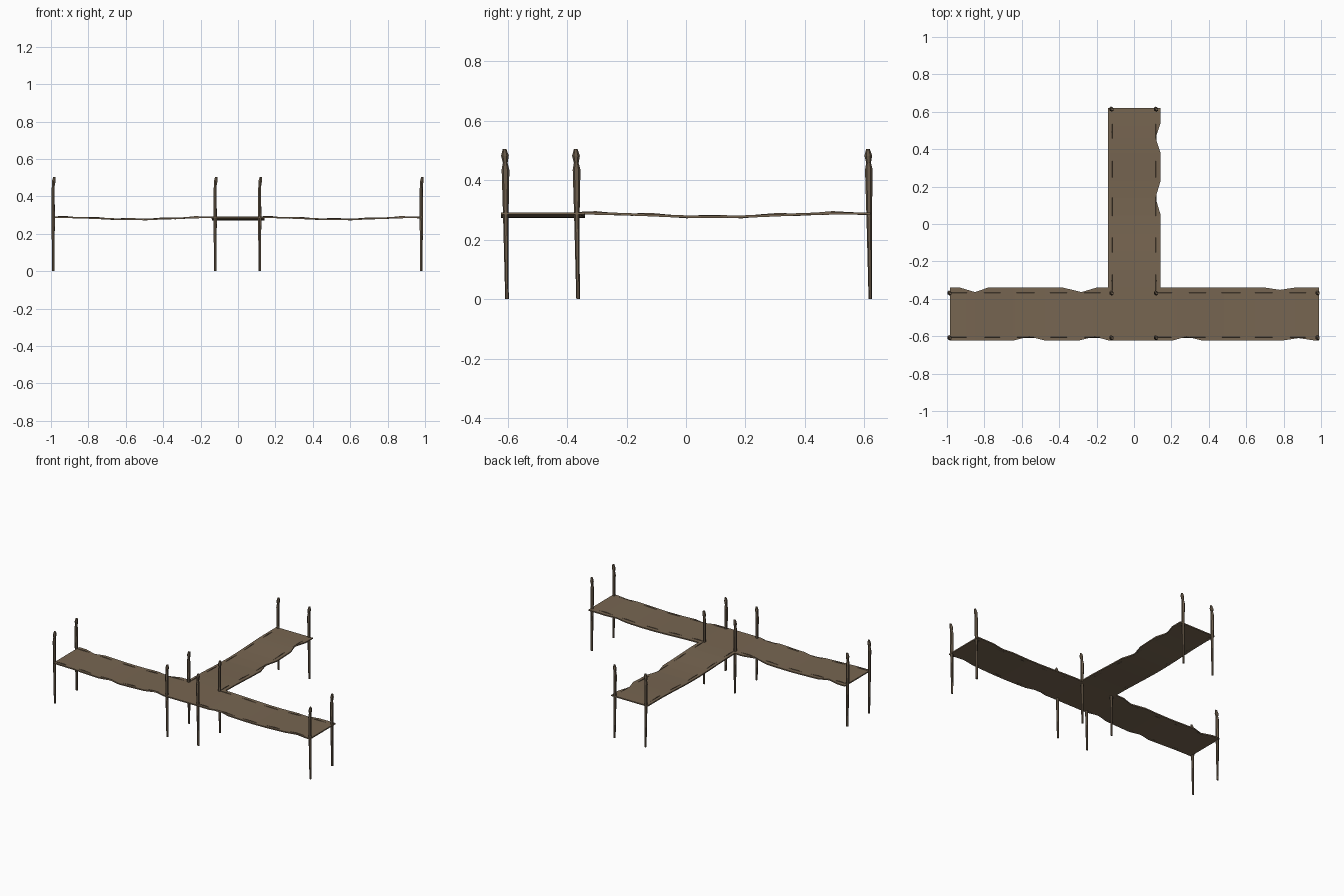
import bpy, bmesh, math

if "Cube" in bpy.data.objects:
    bpy.data.objects.remove(bpy.data.objects["Cube"])


def material(name, rgb):
    m = bpy.data.materials.new(name)
    m.diffuse_color = (*rgb, 1)
    m.use_nodes = True
    m.node_tree.nodes["Principled BSDF"].inputs["Base Color"].default_value = m.diffuse_color
    return m


WOOD = material("weathered wood", (0.185, 0.132, 0.083))
POST = material("post wood", (0.150, 0.110, 0.072))


def make_object(name, bm, mat):
    bmesh.ops.recalc_face_normals(bm, faces=bm.faces)
    me = bpy.data.meshes.new(name)
    bm.to_mesh(me)
    bm.free()
    me.materials.append(mat)
    ob = bpy.data.objects.new(name, me)
    bpy.context.collection.objects.link(ob)
    return ob


def notch(t, cuts):
    """Inset of a worn edge at t; cuts are (start, deepest, end, depth)."""
    d = 0
    for a, m, b, depth in cuts:
        if a < t < b:
            d = max(d, depth * ((t - a) / (m - a) if t < m else (b - t) / (b - m)))
    return d


def sag(t, a, b, low):
    """Slight hang of a walkway between two supports."""
    u = min(max((t - a) / (b - a), 0), 1)
    return 0.292 - low * math.sin(math.pi * u) ** 2


def walkway(name, t0, t1, lo, hi, lo_cuts, hi_cuts, height, along_x):
    keys = {t0, t1} | {t for c in lo_cuts + hi_cuts for t in c[:3] if t0 < t < t1}
    keys |= {round(t0 + (t1 - t0) * i / 10, 4) for i in range(11)}
    bm = bmesh.new()
    rings = []
    for t in sorted(keys):
        a, b, z = lo + notch(t, lo_cuts), hi - notch(t, hi_cuts), height(t)
        pts = [(a, z), (b, z), (b, z - 0.008), (a, z - 0.008)]
        rings.append([bm.verts.new((t, s, h) if along_x else (s, t, h)) for s, h in pts])
    for r, q in zip(rings, rings[1:]):
        for i in range(4):
            bm.faces.new((r[i], r[(i + 1) % 4], q[(i + 1) % 4], q[i]))
    bm.faces.new(rings[0])
    bm.faces.new(rings[-1])
    make_object(name, bm, WOOD)


# Worn-edged decking: two arms, junction and the long stem
FRONT, BACK = -0.622, -0.34
walkway("left_walkway", -0.985, -0.138, FRONT, BACK,
        [(-0.64, -0.56, -0.48, 0.02), (-0.29, -0.21, -0.138, 0.02)],
        [(-0.93, -0.85, -0.78, 0.024), (-0.38, -0.28, -0.2, 0.024)],
        lambda t: sag(t, -0.95, -0.14, 0.011), True)
walkway("right_walkway", 0.142, 0.99, FRONT, BACK,
        [(0.21, 0.28, 0.36, 0.02), (0.8, 0.88, 0.96, 0.012)],
        [(0.70, 0.78, 0.86, 0.012)],
        lambda t: sag(t, 0.14, 0.95, 0.011), True)
walkway("junction", -0.138, 0.142, FRONT, BACK, [], [], lambda t: 0.292, True)
walkway("stem_walkway", BACK, 0.62, -0.138, 0.142, [],
        [(0.05, 0.14, 0.23, 0.027), (0.38, 0.46, 0.54, 0.027)],
        lambda t: sag(t, -0.33, 0.52, 0.012), False)


# Frayed binding ropes just breaking through the decking
def rope(name, p, q, height, along_x):
    bm = bmesh.new()
    rings = []
    for k in range(17):
        f = k / 16
        x, y = (p[i] + (q[i] - p[i]) * f for i in (0, 1))
        z = height(x if along_x else y) - 0.003 + 0.003 * math.sin(k * 1.9)
        pts = [(-0.004, -0.004), (0.004, -0.004), (0, 0.004)]
        rings.append([bm.verts.new((x, y + s, z + h) if along_x else (x + s, y, z + h))
                      for s, h in pts])
    for r, s in zip(rings, rings[1:]):
        for i in range(3):
            bm.faces.new((r[i], r[(i + 1) % 3], s[(i + 1) % 3], s[i]))
    bm.faces.new(rings[0])
    bm.faces.new(rings[-1])
    make_object(name, bm, POST)


for y in (-0.605, -0.368):
    rope("left_rope", (-0.98, y), (-0.12, y), lambda t: sag(t, -0.95, -0.14, 0.011), True)
    rope("right_rope", (0.115, y), (0.98, y), lambda t: sag(t, 0.14, 0.95, 0.011), True)
for x in (-0.117, 0.117):
    rope("stem_rope", (x, -0.365), (x, 0.615), lambda t: sag(t, -0.33, 0.52, 0.012), False)

# Posts: tapered stake, pinched neck and a slightly hooked head
PROFILE = [  # z, x radius, y radius, x shift, y shift
    (0.0, 0.007, 0.006, 0, 0.005), (0.27, 0.010, 0.009, 0, 0.001),
    (0.435, 0.010, 0.013, -0.001, 0), (0.458, 0.008, 0.008, 0.001, -0.001),
    (0.482, 0.011, 0.013, 0.003, -0.002), (0.505, 0.007, 0.006, 0.006, -0.003)]


def post(name, x, y):
    bm = bmesh.new()
    n = 6
    rings = []
    for z, rx, ry, dx, dy in PROFILE:
        rings.append([bm.verts.new((x + dx + rx * math.cos(math.tau * i / n + 0.5),
                                    y + dy + ry * math.sin(math.tau * i / n + 0.5), z))
                      for i in range(n)])
    for r, s in zip(rings, rings[1:]):
        for i in range(n):
            bm.faces.new((r[i], r[(i + 1) % n], s[(i + 1) % n], s[i]))
    bm.faces.new(rings[0])
    bm.faces.new(rings[-1])
    make_object(name, bm, POST)


for x in (-0.988, -0.122, 0.116, 0.980):
    for y in (-0.607, -0.368):
        post("bar_post", x, y)
for x in (-0.122, 0.116):
    post("stem_post", x, 0.615)
